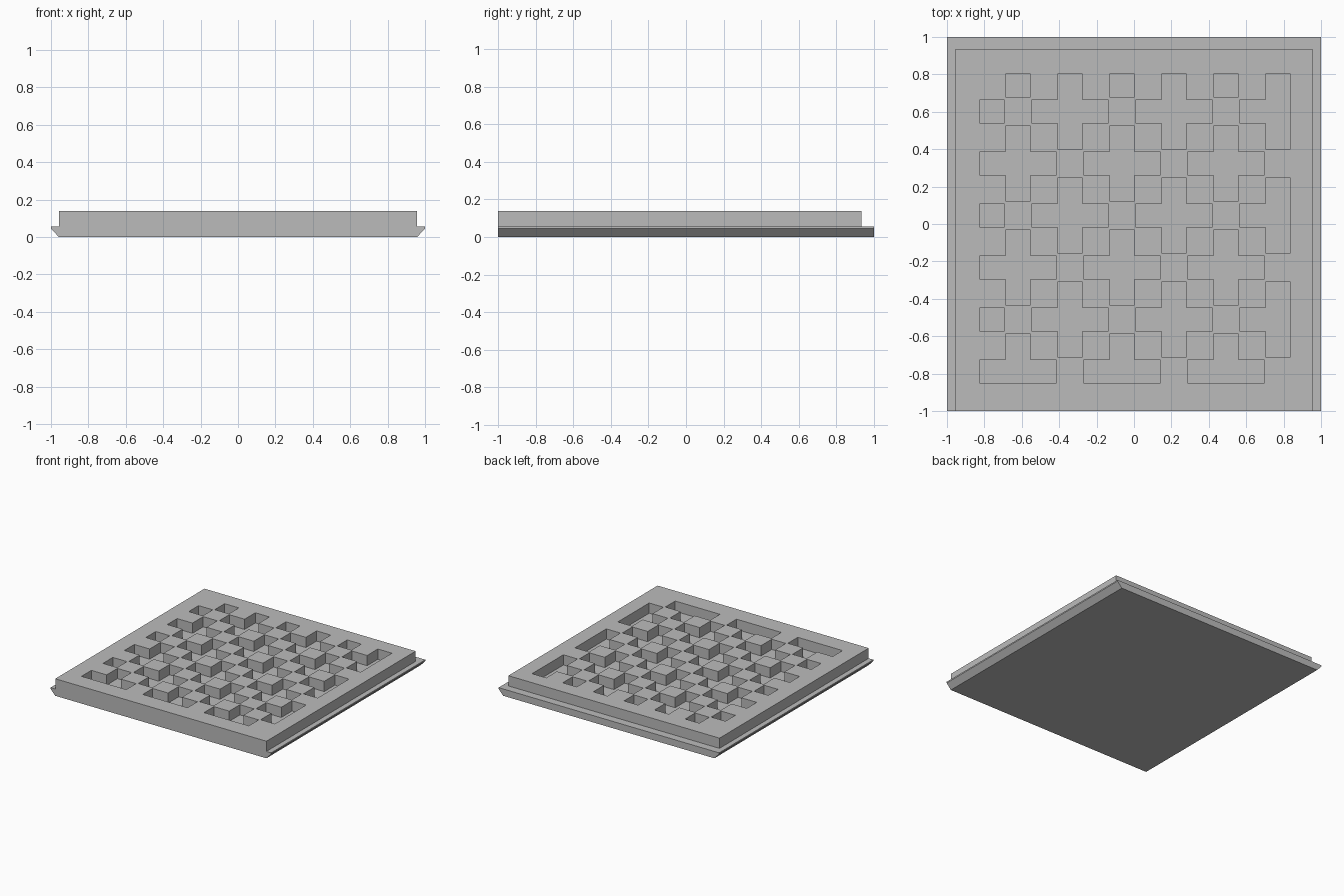
import bpy
import bmesh
from mathutils import Matrix, Vector

if "Cube" in bpy.data.objects:
    bpy.data.objects.remove(bpy.data.objects["Cube"], do_unlink=True)

TOP, LEDGE = 0.14, 0.056
PANEL_X, PANEL_BACK = 0.958, 0.934
CELLS, PITCH, CELL = 12, 0.139, 0.128
GRID_X, GRID_Y = -0.823, 0.804      # top left corner of the pocket grid

# Plain grey material
grey = bpy.data.materials.new("plain_grey")
grey.use_nodes = True
colour = (0.5, 0.5, 0.5, 1)
grey.diffuse_color = colour
grey.node_tree.nodes["Principled BSDF"].inputs["Base Color"].default_value = colour


def make_object(name, bm):
    bmesh.ops.recalc_face_normals(bm, faces=bm.faces)
    mesh = bpy.data.meshes.new(name)
    bm.to_mesh(mesh)
    bm.free()
    mesh.materials.append(grey)
    obj = bpy.data.objects.new(name, mesh)
    bpy.context.collection.objects.link(obj)
    return obj


def add_box(bm, low, high):
    low, high = Vector(low), Vector(high)
    place = Matrix.Translation((low + high) / 2) @ Matrix.Diagonal((*(high - low), 1))
    bmesh.ops.create_cube(bm, size=1, matrix=place)


def cut(target, name, bm):
    cutter = make_object(name, bm)
    cutter.hide_render = True
    mod = target.modifiers.new(name, "BOOLEAN")
    mod.operation, mod.solver, mod.object = "DIFFERENCE", "EXACT", cutter
    bpy.context.view_layer.objects.active = target
    bpy.ops.object.modifier_apply(modifier=name)
    bpy.data.objects.remove(cutter, do_unlink=True)


# Slab: mirrored cross-section with flared side ledges, extruded front to back
half = [(PANEL_X, 0), (1, 0.045), (1, LEDGE), (PANEL_X, LEDGE), (PANEL_X, TOP)]
outline = half + [(-x, z) for x, z in reversed(half)]
bm = bmesh.new()
face = bm.faces.new([bm.verts.new((x, -1, z)) for x, z in outline])
solid = bmesh.ops.extrude_face_region(bm, geom=[face])
verts = [v for v in solid["geom"] if isinstance(v, bmesh.types.BMVert)]
bmesh.ops.translate(bm, verts=verts, vec=(0, 2, 0))
slab = make_object("patterned_slab", bm)

# Back ledge
bm = bmesh.new()
add_box(bm, (-1.1, PANEL_BACK, LEDGE), (1.1, 1.1, TOP + 0.1))
cut(slab, "back_ledge_cutter", bm)


# Cross-shaped pockets, clipped where they run off the grid
def add_bar(bm, col, row, reach_x, reach_y):
    c0, c1 = max(col - reach_x, 0), min(col + reach_x, CELLS - 1)
    r0, r1 = max(row - reach_y, 0), min(row + reach_y, CELLS - 1)
    if c0 <= c1 and r0 <= r1:
        add_box(bm, (GRID_X + c0 * PITCH, GRID_Y - r1 * PITCH - CELL, LEDGE),
                (GRID_X + c1 * PITCH + CELL, GRID_Y - r0 * PITCH, TOP + 0.1))


for name, reach in (("wide_bar_cutter", (1, 0)), ("long_bar_cutter", (0, 1))):
    bm = bmesh.new()
    for col in range(-1, CELLS, 2):
        for row in range(-1, CELLS, 2):
            if (col + row) % 4 == 0:
                add_bar(bm, col, row, *reach)
    cut(slab, name, bm)

# Merge coplanar faces left by the cuts
bm = bmesh.new()
bm.from_mesh(slab.data)
bmesh.ops.remove_doubles(bm, verts=bm.verts, dist=0.0001)
bmesh.ops.dissolve_limit(bm, angle_limit=0.01, verts=bm.verts, edges=bm.edges)
bm.to_mesh(slab.data)
bm.free()
